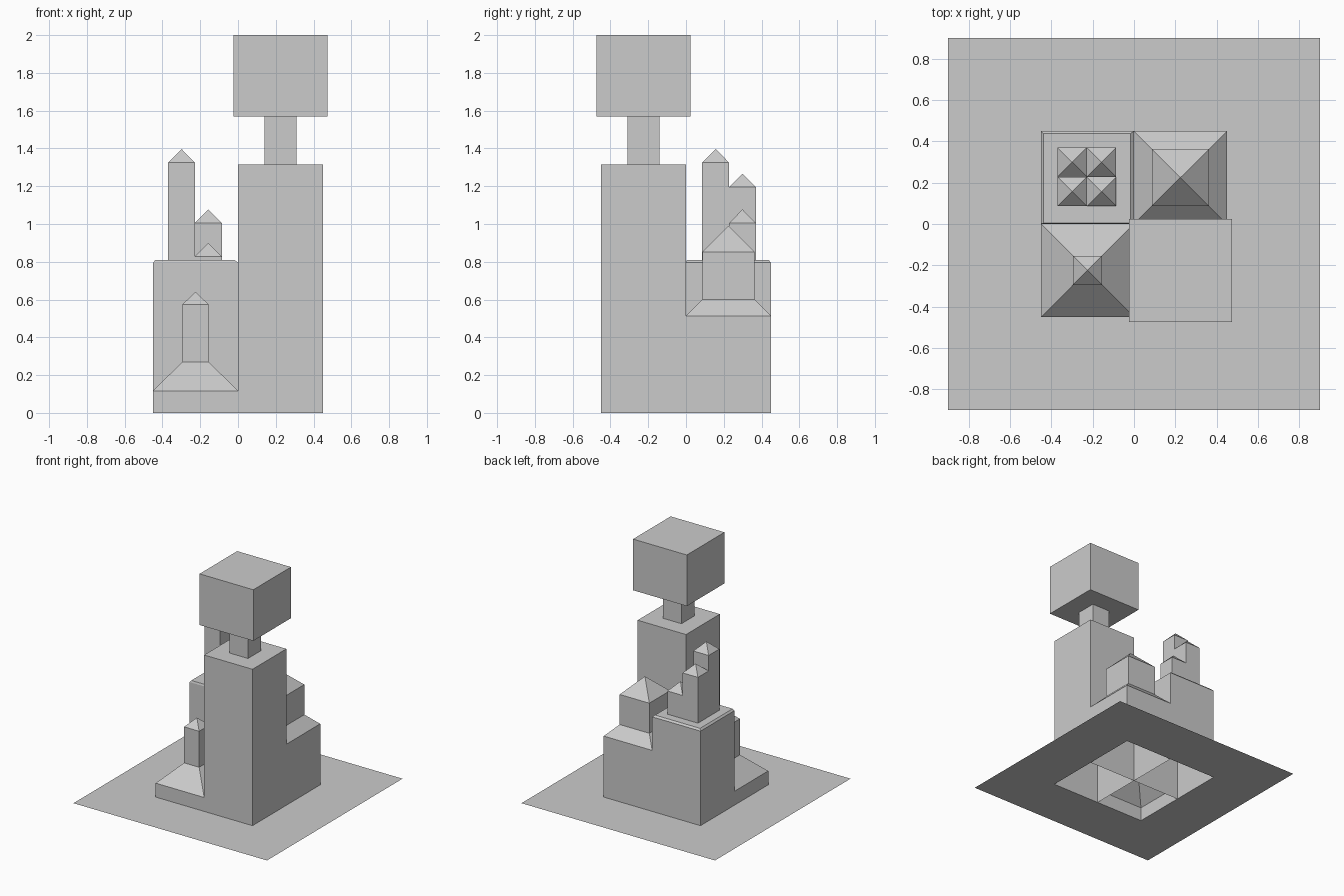
import bpy, bmesh

if "Cube" in bpy.data.objects:
    bpy.data.objects.remove(bpy.data.objects["Cube"])


def loft(name, rings, cap=False, apex=None):
    """Skin stacked rectangles (x0, x1, y0, y1, z); bottom stays open."""
    bm = bmesh.new()
    loops = [[bm.verts.new(p) for p in
              ((x0, y0, z), (x1, y0, z), (x1, y1, z), (x0, y1, z))]
             for x0, x1, y0, y1, z in rings]
    for a, b in zip(loops, loops[1:]):
        for i in range(4):
            j = (i + 1) % 4
            bm.faces.new((a[i], a[j], b[j], b[i]))
    top = loops[-1]
    if cap:
        bm.faces.new(top)
    if apex is not None:
        x0, x1, y0, y1, _ = rings[-1]
        tip = bm.verts.new(((x0 + x1) / 2, (y0 + y1) / 2, apex))
        for i in range(4):
            bm.faces.new((top[i], top[(i + 1) % 4], tip))
    mesh = bpy.data.meshes.new(name)
    bm.to_mesh(mesh)
    bm.free()
    obj = bpy.data.objects.new(name, mesh)
    bpy.context.collection.objects.link(obj)
    return obj


def sq(cx, cy, h, z):
    """Square ring with half size h."""
    return (cx - h, cx + h, cy - h, cy + h, z)


C = 0.225  # centre offset and half width of each quarter

# flat base with the open square under the towers
loft("base_plane", [sq(0, 0, 0.9, 0), sq(0, 0, 0.45, 0)])

# front right: tall tower, narrow neck, overhanging block
loft("block_tower", [sq(C, -C, h, z) for h, z in
     ((C, 0), (C, 1.315), (0.085, 1.315), (0.085, 1.57), (0.25, 1.57), (0.25, 2.0))],
     cap=True)

# front left: low tower with a slim spire
loft("low_tower", [sq(-C, -C, h, z) for h, z in
     ((C, 0), (C, 0.117), (0.07, 0.27), (0.07, 0.573))], apex=0.642)

# back right: medium tower with a wide roofed turret
loft("medium_tower", [sq(C, C, h, z) for h, z in
     ((C, 0), (C, 0.513), (0.138, 0.6), (0.138, 0.853))], apex=0.99)

# back left: bevelled tower carrying four spires
S, W = 0.228, 0.142
loft("spire_tower", [sq(-C, C, C, 0), sq(-C, C, C, 0.795),
                     (-0.437, -0.018, 0.005, 0.437, 0.81), sq(-S, S, W, 0.81)])
for name, dx, dy, wall, tip in (("spire_front_left", -1, -1, 1.325, 1.397),
                                ("spire_back_left", -1, 1, 1.195, 1.265),
                                ("spire_back_right", 1, 1, 1.005, 1.077),
                                ("spire_front_right", 1, -1, 0.828, 0.9)):
    x, y = -S + dx * W / 2, S + dy * W / 2
    loft(name, [sq(x, y, W / 2, 0.81), sq(x, y, W / 2, wall)], apex=tip)
